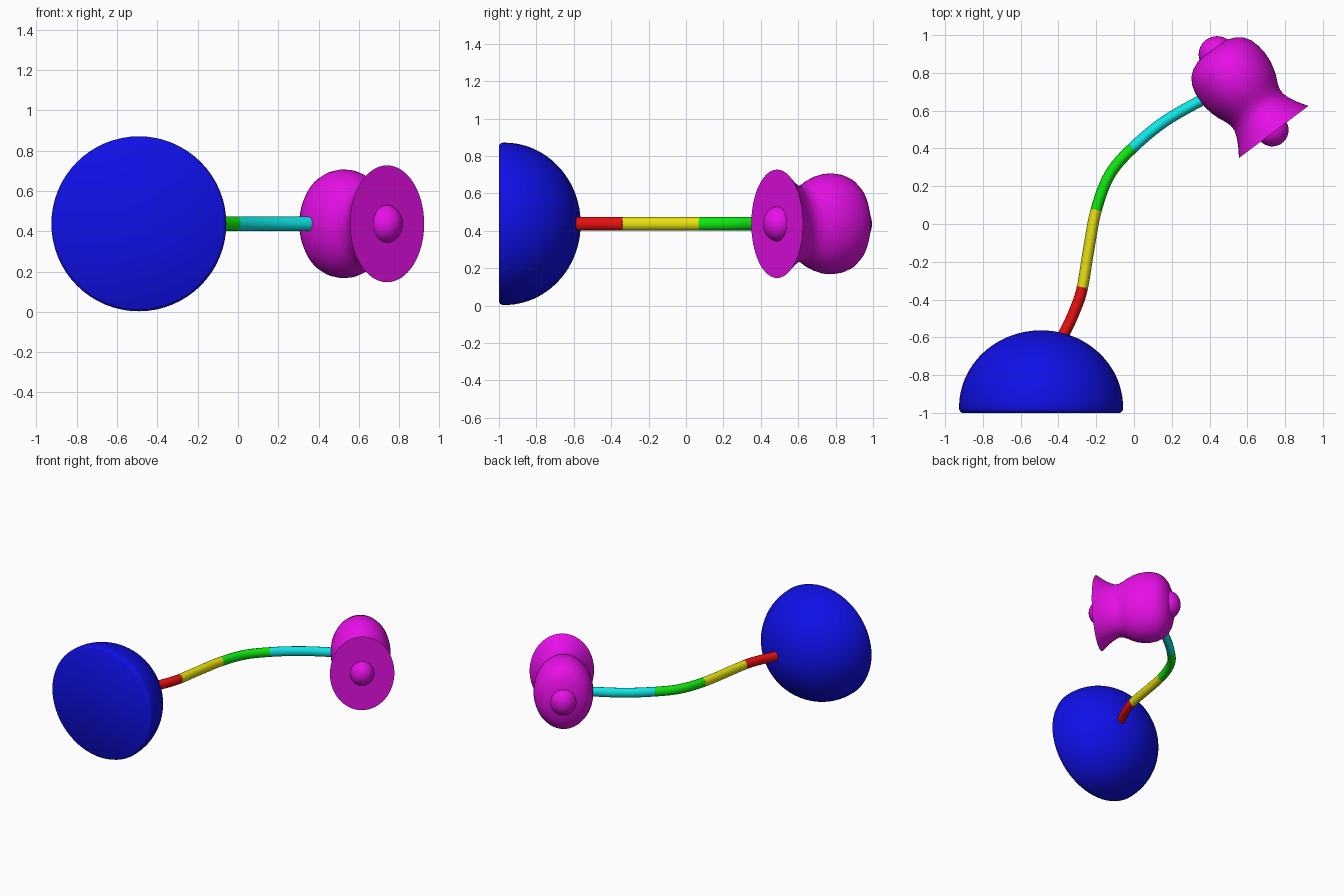
import bpy, bmesh, math
from mathutils import Matrix, Vector

if "Cube" in bpy.data.objects:
    bpy.data.objects.remove(bpy.data.objects["Cube"], do_unlink=True)

MID = 0.437  # height of the lamp's plane of symmetry
UP = Vector((0, 0, 1))


def material(name, rgb):
    m = bpy.data.materials.new(name)
    m.use_nodes = True
    m.diffuse_color = (*rgb, 1)
    m.node_tree.nodes["Principled BSDF"].inputs["Base Color"].default_value = (*rgb, 1)
    return m


LO, HI = 0.005, 0.8
blue = material("blue", (LO, LO, HI))
red = material("red", (HI, LO, LO))
yellow = material("yellow", (HI, 0.75, LO))
green = material("green", (LO, HI, LO))
cyan = material("cyan", (LO, HI, HI))
magenta = material("magenta", (HI, LO, HI))


def finish(ob, mat, angle=40):
    ob.data.materials.clear()
    ob.data.materials.append(mat)
    bpy.ops.object.select_all(action='DESELECT')
    ob.select_set(True)
    bpy.context.view_layer.objects.active = ob
    bpy.ops.object.shade_smooth_by_angle(angle=math.radians(angle))


def lathe(name, profile, origin, axis, mat, stretch=1.0, steps=64):
    """Spin (radius, height) points about an axis; stretch widens it in world z."""
    z = Vector(axis).normalized()
    x = UP.cross(z)
    frame = Matrix((x, UP * stretch, z)).transposed().to_4x4()
    frame.translation = origin
    bm = bmesh.new()
    vs = [bm.verts.new((r, 0, h)) for r, h in profile]
    es = [bm.edges.new(p) for p in zip(vs, vs[1:])]
    bmesh.ops.spin(bm, geom=vs + es, cent=(0, 0, 0), axis=(0, 0, 1),
                   angle=math.tau, steps=steps, use_duplicate=False)
    bmesh.ops.remove_doubles(bm, verts=bm.verts, dist=1e-5)
    bm.transform(frame)
    bmesh.ops.recalc_face_normals(bm, faces=bm.faces)
    me = bpy.data.meshes.new(name)
    bm.to_mesh(me)
    bm.free()
    ob = bpy.data.objects.new(name, me)
    bpy.context.collection.objects.link(ob)
    finish(ob, mat)
    return ob


def ball(r, n=20):
    return [(r * math.sin(math.pi * i / n), -r * math.cos(math.pi * i / n))
            for i in range(n + 1)]


# Domed base with a softly rounded rim
dome = [(0, 0), (0.418, 0), (0.429, 0.008), (0.434, 0.02)]
for i in range(1, 25):
    a = math.pi / 2 * i / 24
    dome.append((0.434 * math.cos(a), 0.03 + 0.407 * math.sin(a)))
dome[-1] = (0, 0.437)
lathe("base", dome, (-0.492, -1, MID), (0, 1, 0), blue)

# Bent arm: a smooth path cut into four coloured lengths
path = [Vector((x, y, 0)) for x, y in (
    (-0.46, -0.74), (-0.37, -0.58), (-0.31, -0.45), (-0.273, -0.335),
    (-0.24, -0.135), (-0.2, 0.075), (-0.128, 0.262), (-0.008, 0.402),
    (0.165, 0.545), (0.385, 0.67), (0.6, 0.78))]


def catmull(i, t):
    a, b, c, d = path[i - 1:i + 3]
    return 0.5 * (2 * b + (c - a) * t + (2 * a - 5 * b + 4 * c - d) * t * t
                  + (3 * b - a - 3 * c + d) * t ** 3)


def arm_length(name, first, last, mat):
    pts = [catmull(i, k / 6) for i in range(first, last) for k in range(6)]
    pts.append(path[last])
    if first == 1:
        pts.insert(0, path[0])  # root sunk into the base
    cu = bpy.data.curves.new(name, 'CURVE')
    cu.dimensions = '3D'
    cu.bevel_depth = 0.030
    cu.bevel_resolution = 4
    cu.use_fill_caps = True
    sp = cu.splines.new('POLY')
    sp.points.add(len(pts) - 1)
    for p, co in zip(sp.points, pts):
        p.co = (*co, 1)
    ob = bpy.data.objects.new(name, cu)
    ob.location.z = MID
    ob.scale.z = 1.2
    bpy.context.collection.objects.link(ob)
    bpy.ops.object.select_all(action='DESELECT')
    ob.select_set(True)
    bpy.context.view_layer.objects.active = ob
    bpy.ops.object.convert(target='MESH')
    finish(bpy.context.view_layer.objects.active, mat)


arm_length("arm_root", 1, 3, red)
arm_length("arm_lower", 3, 5, yellow)
arm_length("arm_upper", 5, 7, green)
arm_length("arm_tip", 7, 9, cyan)

# Bell-shaped lamp head, its axis running from mouth to crown
AXIS = Vector((-0.6, 0.8, 0))
SIDE = Vector((0.8, 0.6, 0))


def on_axis(t, s=0.884):
    return SIDE * s + AXIS * t + UP * MID


bell = [(0, -0.054), (0.23, -0.054), (0.212, -0.027), (0.192, 0.005),
        (0.172, 0.045), (0.161, 0.08), (0.162, 0.11), (0.173, 0.143),
        (0.19, 0.18), (0.203, 0.22), (0.212, 0.265), (0.214, 0.31),
        (0.209, 0.36), (0.196, 0.405), (0.174, 0.44), (0.142, 0.466),
        (0.1, 0.484), (0.05, 0.494), (0, 0.497)]
lathe("shade", bell, on_axis(0), AXIS, magenta, 1.26)
lathe("shade_crown", ball(0.098), on_axis(0.453, 0.89), AXIS, magenta, 1.1, 40)
lathe("bulb", ball(0.086), on_axis(-0.042), AXIS, magenta, 1.1, 40)
